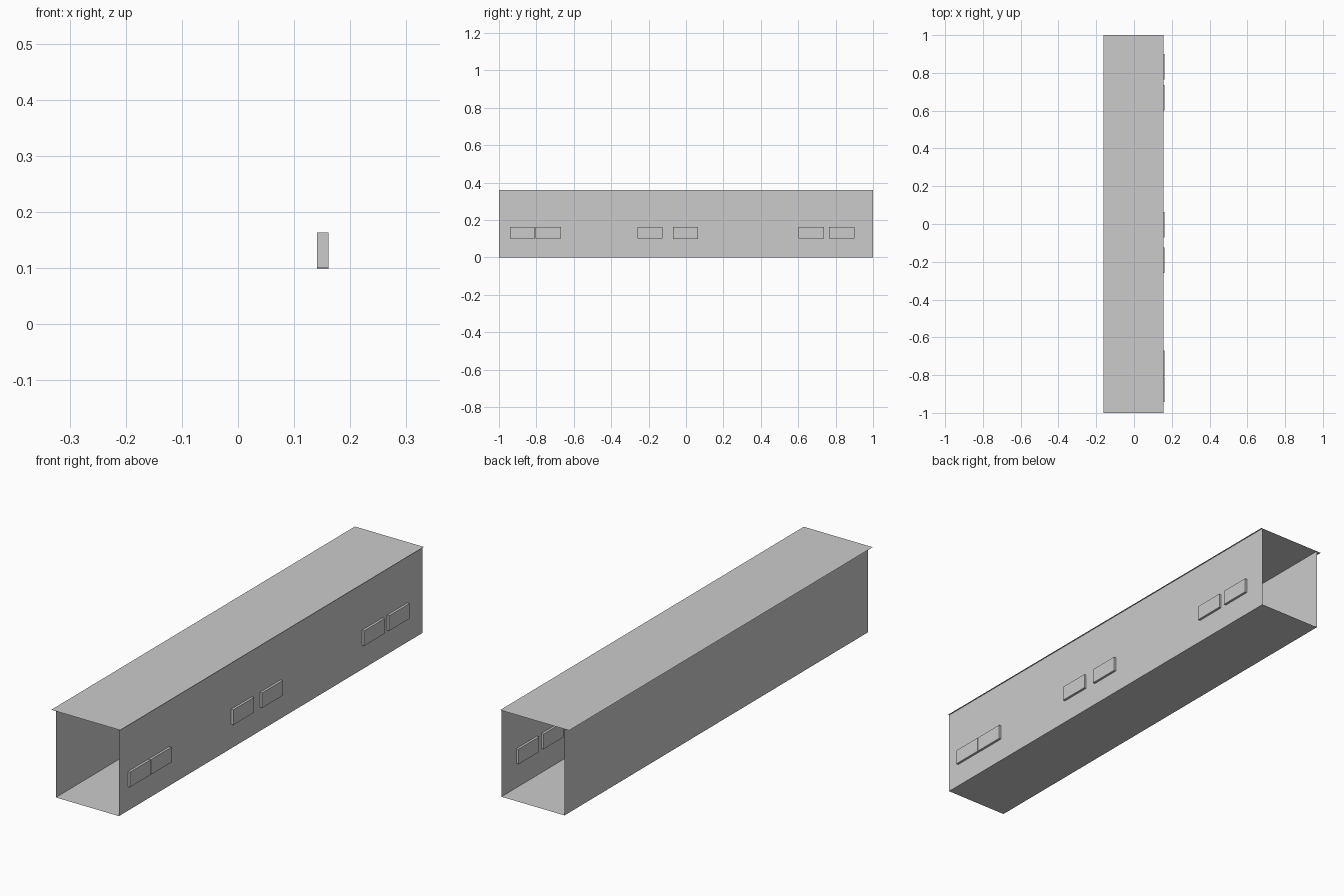
import bpy

if "Cube" in bpy.data.objects:
    bpy.data.objects.remove(bpy.data.objects["Cube"])

L, H = 1.0, 0.36            # half length, height
XL, XR = -0.14, 0.151       # side wall positions


def sheet(name, corners):
    mesh = bpy.data.meshes.new(name)
    mesh.from_pydata(corners, [], [range(4)])
    obj = bpy.data.objects.new(name, mesh)
    bpy.context.collection.objects.link(obj)
    return obj


def level(name, x0, x1, z):
    return sheet(name, [(x0, -L, z), (x1, -L, z), (x1, L, z), (x0, L, z)])


def wall(name, x):
    return sheet(name, [(x, -L, 0), (x, L, 0), (x, L, H), (x, -L, H)])


# Open-ended shell of thin sheets, roof overhanging the walls
level("floor", XL, XR, 0)
level("roof", -0.161, 0.157, H)
wall("left_wall", XL)
wall("right_wall", XR)

# Window blocks set through the right wall, in three uneven pairs
for i, y in enumerate((-0.874, -0.736, -0.193, -0.003, 0.669, 0.833)):
    z = 0.13 if i == 3 else 0.132
    bpy.ops.mesh.primitive_cube_add(size=1, location=(XR, y, z))
    window = bpy.context.object
    window.name = f"window_{i + 1}"
    window.scale = (0.02, 0.135, 0.063)
